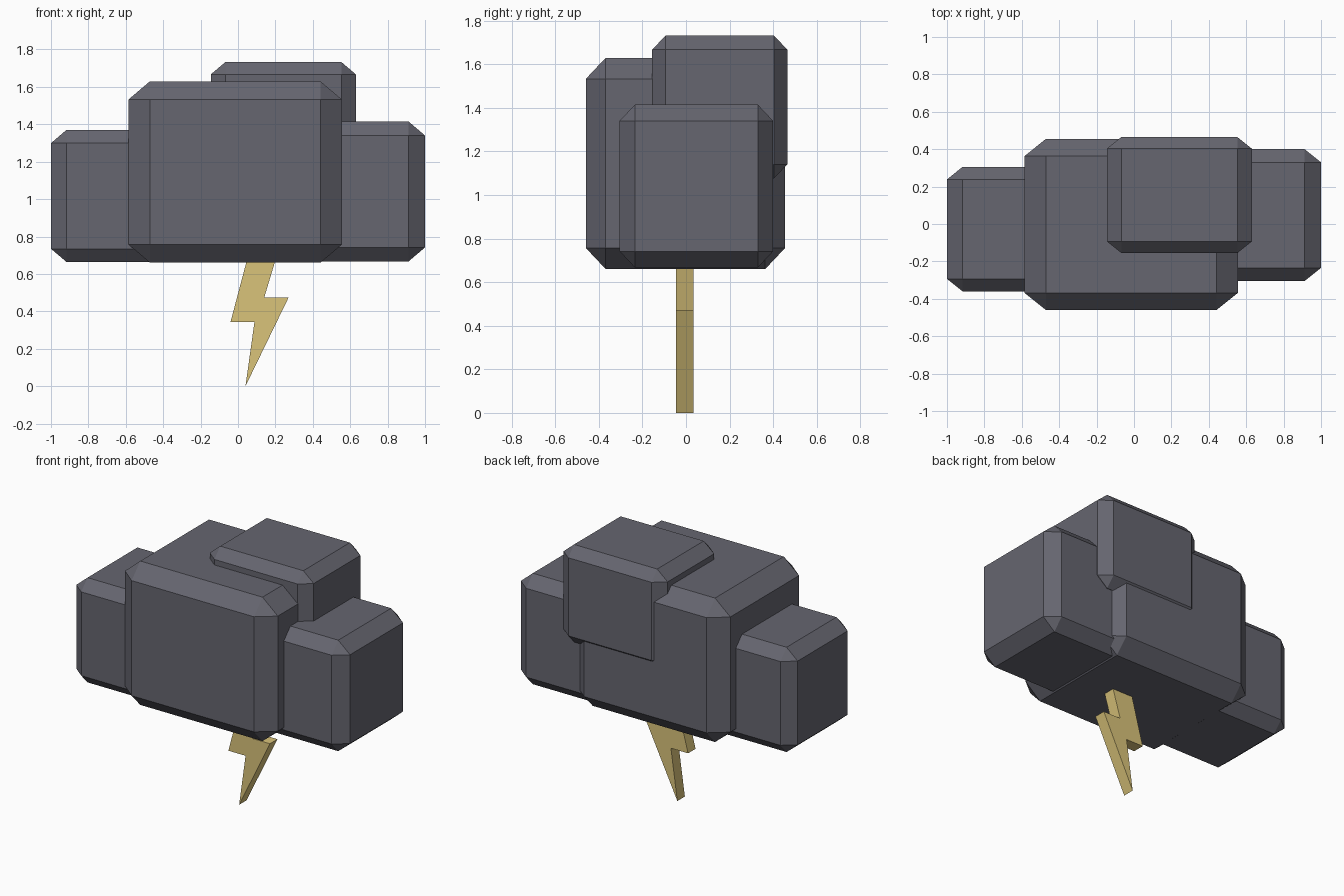
import bpy
import bmesh
from mathutils import Vector

default_cube = bpy.data.objects.get("Cube")
if default_cube:
    bpy.data.objects.remove(default_cube, do_unlink=True)


def make_material(name, colour):
    mat = bpy.data.materials.new(name)
    mat.use_nodes = True
    mat.diffuse_color = colour
    mat.node_tree.nodes["Principled BSDF"].inputs["Base Color"].default_value = colour
    return mat


def add_object(name, bm, mat):
    bmesh.ops.recalc_face_normals(bm, faces=bm.faces)
    mesh = bpy.data.meshes.new(name)
    bm.to_mesh(mesh)
    bm.free()
    mesh.materials.append(mat)
    obj = bpy.data.objects.new(name, mesh)
    bpy.context.collection.objects.link(obj)
    return obj


def cloud_puff(name, low, high, mat):
    """Chamfered unit cube stretched between two corners."""
    low, high = Vector(low), Vector(high)
    bm = bmesh.new()
    bmesh.ops.create_cube(bm, size=1)
    bmesh.ops.bevel(bm, geom=bm.edges[:], offset=0.1, segments=1,
                    affect='EDGES', clamp_overlap=True)
    bmesh.ops.scale(bm, vec=high - low, verts=bm.verts)
    bmesh.ops.translate(bm, vec=(low + high) / 2, verts=bm.verts)
    return add_object(name, bm, mat)


storm_grey = make_material("storm grey", (0.133, 0.133, 0.162, 1))
bolt_yellow = make_material("bolt yellow", (0.70, 0.55, 0.195, 1))

# Cloud: one large body with three smaller puffs
cloud_puff("cloud_body", (-0.585, -0.46, 0.66), (0.555, 0.455, 1.63), storm_grey)
cloud_puff("right_puff", (-1.0, -0.36, 0.664), (-0.17, 0.305, 1.37), storm_grey)
cloud_puff("left_puff", (0.12, -0.305, 0.667), (1.0, 0.40, 1.415), storm_grey)
cloud_puff("top_back_puff", (-0.145, -0.155, 1.075), (0.63, 0.465, 1.733), storm_grey)

# Lightning bolt: zigzag profile extruded in depth, its top inside the cloud
profile = [(0.04, 0.0), (0.27, 0.473), (0.14, 0.473), (0.22, 0.74),
           (0.065, 0.74), (-0.04, 0.343), (0.088, 0.343)]
bm = bmesh.new()
face = bm.faces.new([bm.verts.new((x, -0.045, z)) for x, z in profile])
extruded = bmesh.ops.extrude_face_region(bm, geom=[face])["geom"]
bmesh.ops.translate(bm, vec=(0, 0.08, 0),
                    verts=[v for v in extruded if isinstance(v, bmesh.types.BMVert)])
# The extrusion keeps the source face as the front cap
if not face.is_valid or len(bm.faces) < len(profile) + 2:
    bm.faces.new([v for v in bm.verts if v.co.y < 0])
add_object("lightning_bolt", bm, bolt_yellow)
